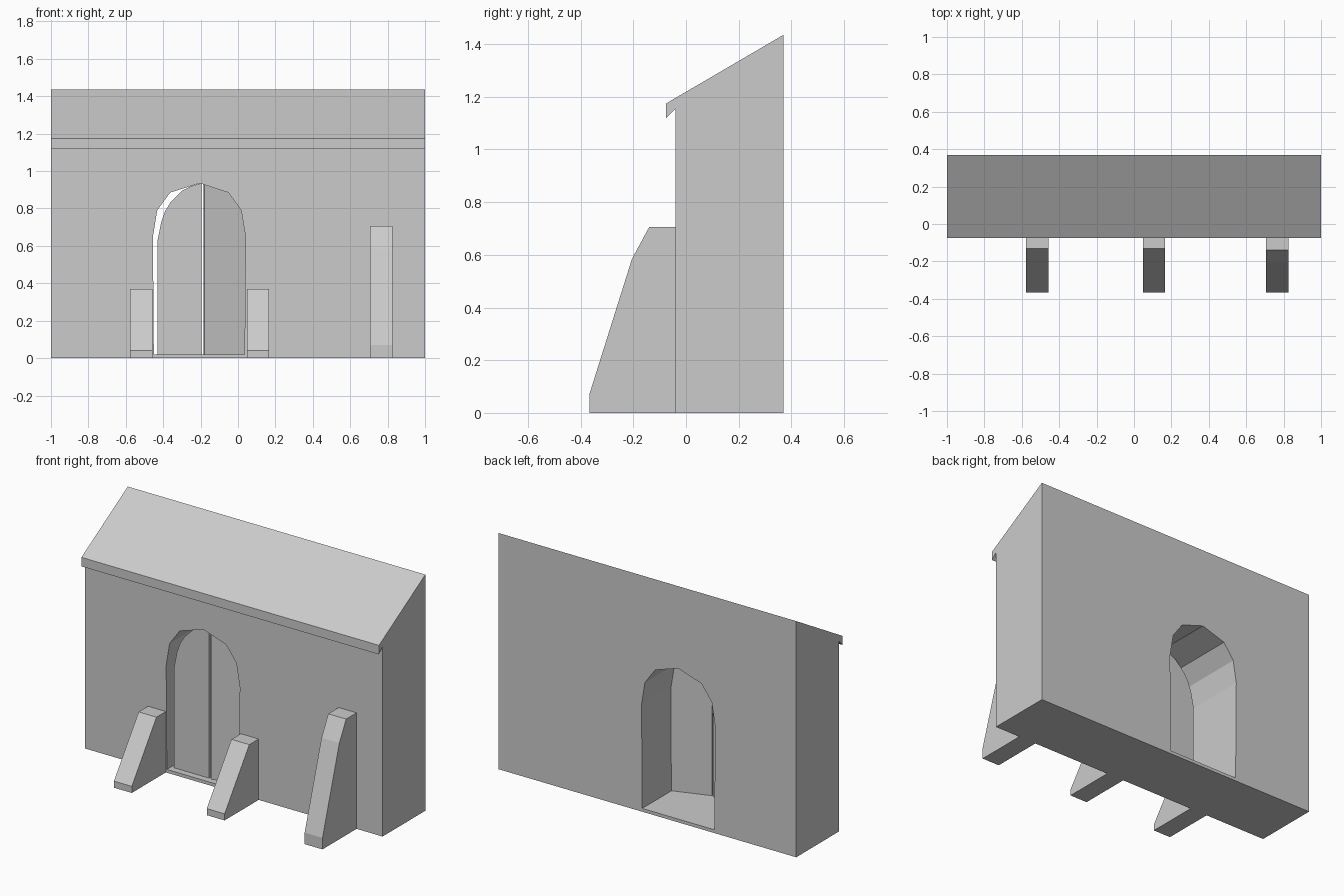
import bpy, bmesh, math
from mathutils import Matrix

if "Cube" in bpy.data.objects:
    bpy.data.objects.remove(bpy.data.objects["Cube"], do_unlink=True)

stone = bpy.data.materials.new("pale_grey")
stone.use_nodes = True
GREY = (0.6, 0.6, 0.6, 1)
stone.diffuse_color = GREY
stone.node_tree.nodes["Principled BSDF"].inputs["Base Color"].default_value = GREY


def prism(name, profile, start, end, axis):
    """Extrude a closed 2D profile along x (profile is y, z) or y (profile is x, z)."""
    def point(p, t):
        return (t, p[0], p[1]) if axis == "x" else (p[0], t, p[1])
    bm = bmesh.new()
    a = [bm.verts.new(point(p, start)) for p in profile]
    b = [bm.verts.new(point(p, end)) for p in profile]
    bm.faces.new(a)
    bm.faces.new(b[::-1])
    for i in range(len(a)):
        j = (i + 1) % len(a)
        bm.faces.new((a[i], b[i], b[j], a[j]))
    bmesh.ops.recalc_face_normals(bm, faces=bm.faces[:])
    mesh = bpy.data.meshes.new(name)
    bm.to_mesh(mesh)
    bm.free()
    mesh.materials.append(stone)
    obj = bpy.data.objects.new(name, mesh)
    bpy.context.collection.objects.link(obj)
    return obj


# Wall with sloping top and overhanging eave
FRONT, BACK = -0.04, 0.37
wall = prism("wall", [(FRONT, 0), (BACK, 0), (BACK, 1.435), (-0.075, 1.175),
                      (-0.075, 1.12), (FRONT, 1.155)], -1, 1, "x")

# Faceted arched doorway cut through the wall, leaving a low sill
SILL, CENTRE = 0.02, -0.205
arch = [(0.24, SILL), (0.245, 0.65), (0.222, 0.79), (0.153, 0.885)]
opening = ([(CENTRE + x, z) for x, z in arch] + [(CENTRE, 0.935)]
           + [(CENTRE - x - 0.005, z) for x, z in reversed(arch)])
cutter = prism("doorway_cutter", opening, -0.2, 0.6, "y")
cutter.hide_render = True
cut = wall.modifiers.new("doorway", "BOOLEAN")
cut.operation = "DIFFERENCE"
cut.solver = "EXACT"
cut.object = cutter
bpy.context.view_layer.objects.active = wall
bpy.ops.object.modifier_apply(modifier=cut.name)
bpy.data.objects.remove(cutter, do_unlink=True)

# Closed door leaf with a rounded shoulder
leaf = [(-0.195, SILL), (-0.43, SILL), (-0.43, 0.63), (-0.41, 0.73), (-0.39, 0.785),
        (-0.36, 0.835), (-0.30, 0.895), (-0.25, 0.92), (-0.195, 0.935)]
prism("right_door_leaf", leaf, 0.0, 0.02, "y")

# Ajar door leaf, swung outward about its hinge at the other jamb
swung = [(0, SILL), (0, 0.65), (-0.02, 0.79), (-0.09, 0.885), (-0.235, 0.935), (-0.235, SILL)]
left_leaf = prism("left_door_leaf", swung, -0.02, 0, "y")
left_leaf.data.transform(Matrix.Translation((0.037, 0.09, 0))
                         @ Matrix.Rotation(math.radians(19), 4, "Z"))

# Sloped buttresses along the front
low = [(FRONT, 0), (-0.367, 0), (-0.367, 0.04), (-0.13, 0.37), (FRONT, 0.37)]
tall = [(FRONT, 0), (-0.367, 0), (-0.367, 0.07), (-0.205, 0.585), (-0.14, 0.705), (FRONT, 0.705)]
for name, x, profile in (("right_buttress", -0.517, low),
                         ("middle_buttress", 0.107, low),
                         ("left_buttress", 0.765, tall)):
    prism(name, profile, x - 0.06, x + 0.06, "x")
